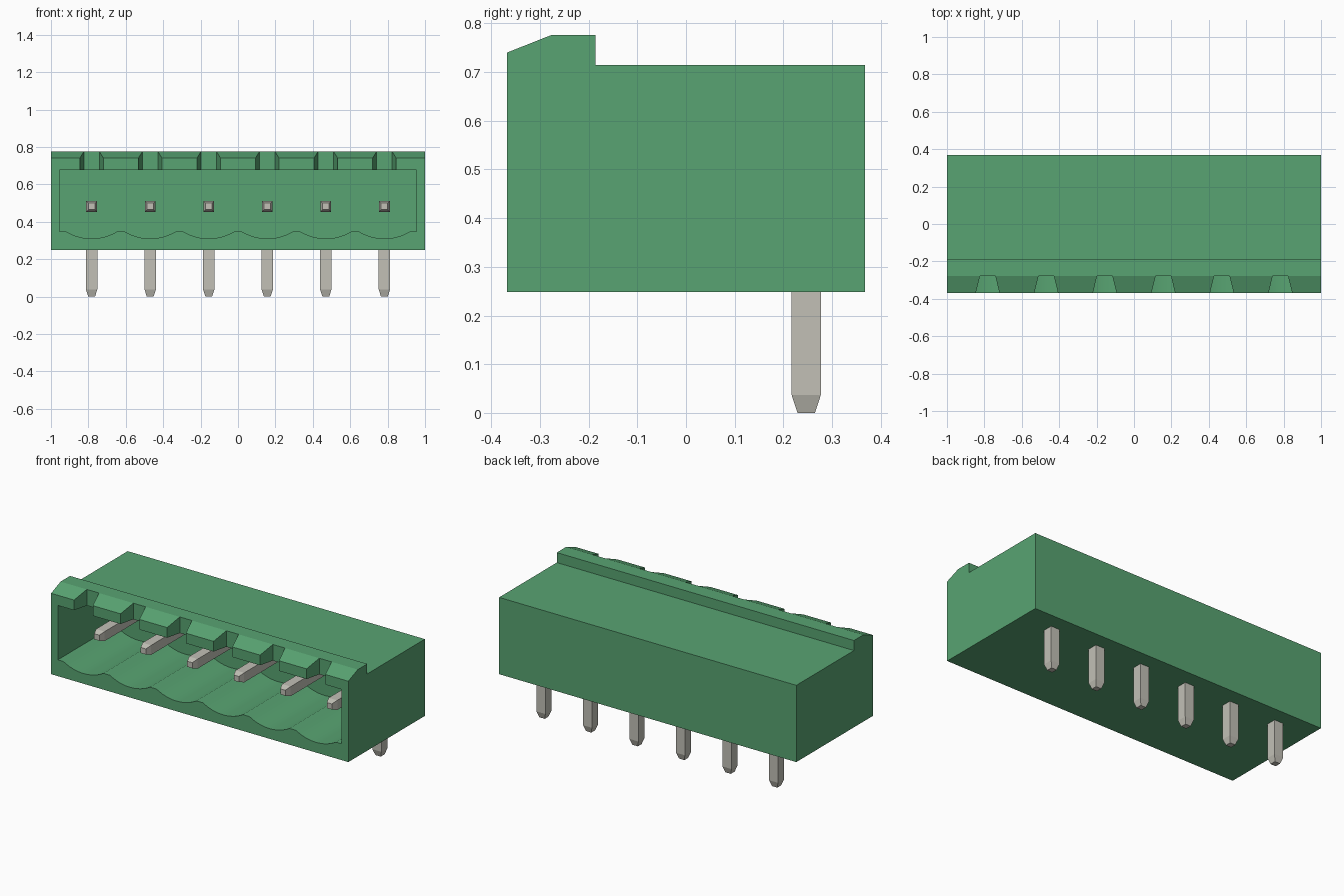
import bpy
import bmesh
import math
from mathutils import Vector

cube = bpy.data.objects.get("Cube")
if cube:
    bpy.data.objects.remove(cube, do_unlink=True)

PITCH = 0.313
PIN_X = [(i - 2.5) * PITCH for i in range(6)]


def material(name, rgb):
    m = bpy.data.materials.new(name)
    m.use_nodes = True
    m.diffuse_color = (*rgb, 1)
    bsdf = next(n for n in m.node_tree.nodes if n.type == 'BSDF_PRINCIPLED')
    bsdf.inputs["Base Color"].default_value = (*rgb, 1)
    return m


green = material("green plastic", (0.098, 0.371, 0.168))
metal = material("tinned metal", (0.54, 0.53, 0.47))


def make_object(name, bm, mat):
    bmesh.ops.recalc_face_normals(bm, faces=bm.faces)
    mesh = bpy.data.meshes.new(name)
    bm.to_mesh(mesh)
    bm.free()
    mesh.materials.append(mat)
    obj = bpy.data.objects.new(name, mesh)
    bpy.context.collection.objects.link(obj)
    return obj


def add_prism(bm, points, sweep):
    """Extrude a closed outline of 3D points along a vector."""
    face = bm.faces.new([bm.verts.new(p) for p in points])
    ext = bmesh.ops.extrude_face_region(bm, geom=[face], use_keep_orig=True)
    verts = [g for g in ext["geom"] if isinstance(g, bmesh.types.BMVert)]
    bmesh.ops.translate(bm, verts=verts, vec=sweep)


def add_bar(bm, start, end, half, tip_half, tip_len):
    """Square bar along an axis, tapered at its end."""
    a, b = Vector(start), Vector(end)
    d = (b - a).normalized()
    u = Vector((1, 0, 0))
    v = d.cross(u)
    rings = []
    for c, h in ((a, half), (b - d * tip_len, half), (b, tip_half)):
        rings.append([bm.verts.new(c + u * sx * h + v * sy * h)
                      for sx, sy in ((-1, -1), (1, -1), (1, 1), (-1, 1))])
    bm.faces.new(rings[0])
    bm.faces.new(rings[-1])
    for r, s in zip(rings, rings[1:]):
        for k in range(4):
            n = (k + 1) % 4
            bm.faces.new((r[k], r[n], s[n], s[k]))


def cut(target, cutter):
    mod = target.modifiers.new("cut", 'BOOLEAN')
    mod.operation = 'DIFFERENCE'
    mod.solver = 'EXACT'
    mod.object = cutter
    cutter.hide_render = True
    bpy.ops.object.select_all(action='DESELECT')
    bpy.context.view_layer.objects.active = target
    target.select_set(True)
    bpy.ops.object.modifier_apply(modifier=mod.name)
    bpy.data.objects.remove(cutter, do_unlink=True)


# Housing: side profile with the raised front lip
side = [(-0.368, 0.248), (0.368, 0.248), (0.368, 0.715), (-0.186, 0.715),
        (-0.186, 0.776), (-0.277, 0.776), (-0.368, 0.74)]
bm = bmesh.new()
add_prism(bm, [(-1, y, z) for y, z in side], (2, 0, 0))
housing = make_object("housing", bm, green)

# Socket cavity with a scalloped floor, one hollow per pin
HALF, DEPTH, FLOOR = 0.135, 0.037, 0.347
radius = (HALF ** 2 + DEPTH ** 2) / (2 * DEPTH)
sweep = math.asin(HALF / radius)
outline = [(-0.955, 0.678), (-0.955, FLOOR)]
for px in PIN_X:
    for k in range(13):
        t = -sweep + 2 * sweep * k / 12
        outline.append((px + radius * math.sin(t),
                        FLOOR - DEPTH + radius * (1 - math.cos(t))))
outline += [(0.955, FLOOR), (0.955, 0.678)]
bm = bmesh.new()
add_prism(bm, [(x, -0.5, z) for x, z in outline], (0, 0.66, 0))
cut(housing, make_object("cavity_cutter", bm, green))

# Tapered coding notches through the lip above each pin
bm = bmesh.new()
for px in PIN_X:
    plan = [(-0.071, -0.4), (0.071, -0.4), (0.041, -0.277), (-0.041, -0.277)]
    add_prism(bm, [(px + x, y, 0.55) for x, y in plan], (0, 0, 0.4))
cut(housing, make_object("notch_cutter", bm, green))
bpy.ops.object.shade_smooth_by_angle(angle=math.radians(20))

# Right-angle pins: a contact in the socket and a solder leg below
for i, px in enumerate(PIN_X):
    bm = bmesh.new()
    add_bar(bm, (px, 0.26, 0.482), (px, -0.24, 0.482), 0.029, 0.017, 0.035)
    add_bar(bm, (px, 0.247, 0.50), (px, 0.247, 0), 0.03, 0.018, 0.037)
    make_object(f"pin_{i + 1}", bm, metal)
